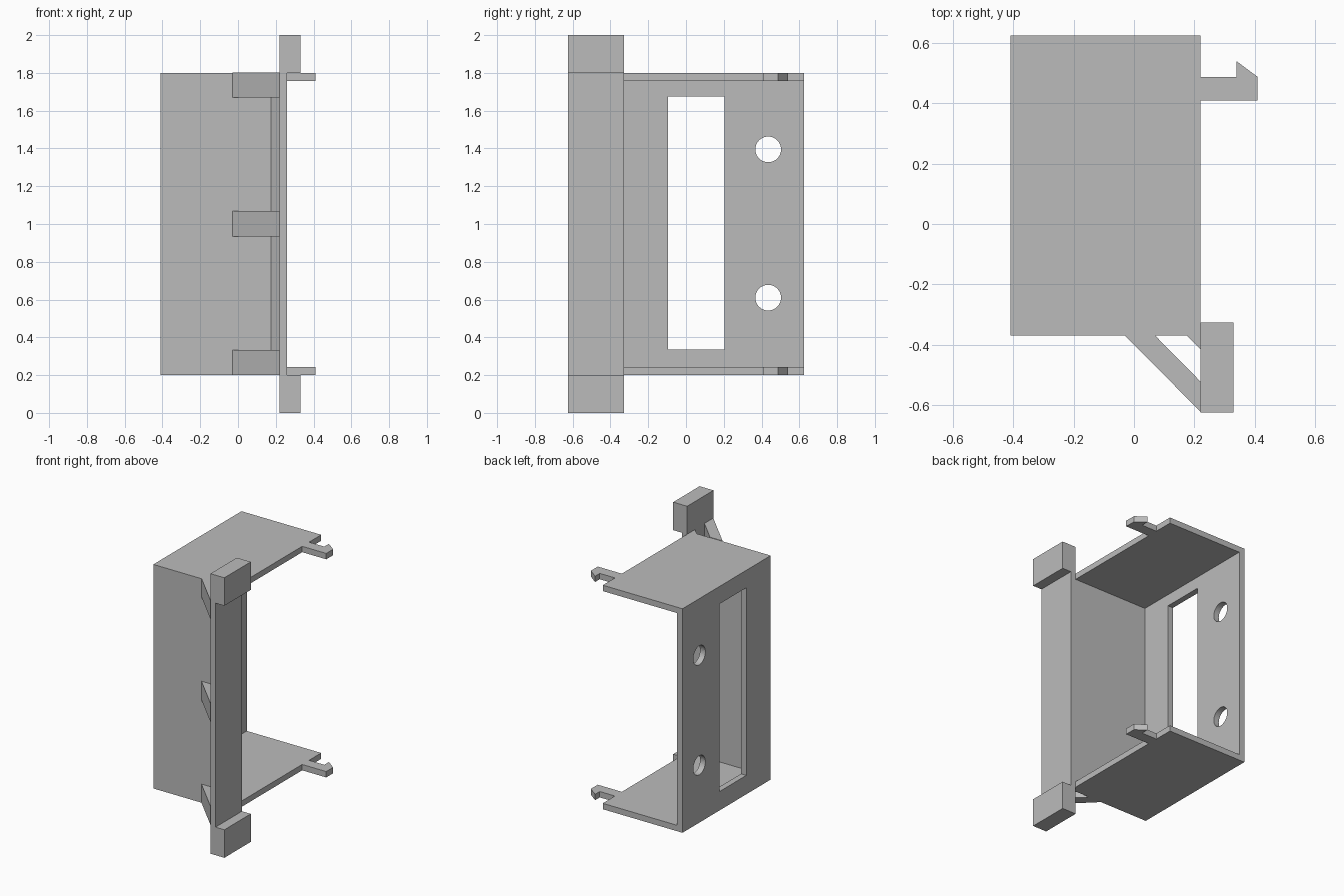
import bpy, bmesh, math

if "Cube" in bpy.data.objects:
    bpy.data.objects.remove(bpy.data.objects["Cube"], do_unlink=True)

grey = bpy.data.materials.new("plain_grey")
grey.use_nodes = True
COLOUR = (0.5, 0.5, 0.5, 1)
grey.diffuse_color = COLOUR
grey.node_tree.nodes["Principled BSDF"].inputs["Base Color"].default_value = COLOUR


def prism(name, outline, z0, z1):
    """Extrude an xy outline from z0 up to z1."""
    bm = bmesh.new()
    base = bm.faces.new([bm.verts.new((x, y, z0)) for x, y in outline])
    top = bmesh.ops.extrude_face_region(bm, geom=[base])["geom"]
    bmesh.ops.translate(bm, vec=(0, 0, z1 - z0),
                        verts=[v for v in top if isinstance(v, bmesh.types.BMVert)])
    bmesh.ops.recalc_face_normals(bm, faces=bm.faces)
    mesh = bpy.data.meshes.new(name)
    bm.to_mesh(mesh)
    bm.free()
    mesh.materials.append(grey)
    obj = bpy.data.objects.new(name, mesh)
    bpy.context.collection.objects.link(obj)
    return obj


def box(name, x0, x1, y0, y1, z0, z1):
    return prism(name, [(x0, y0), (x1, y0), (x1, y1), (x0, y1)], z0, z1)


def cut(target, cutter):
    """Subtract the cutter from the target, then discard it."""
    cutter.hide_render = True
    mod = target.modifiers.new("cut", "BOOLEAN")
    mod.operation, mod.solver, mod.object = "DIFFERENCE", "EXACT", cutter
    bpy.context.view_layer.objects.active = target
    bpy.ops.object.modifier_apply(modifier=mod.name)
    bpy.data.objects.remove(cutter, do_unlink=True)


BOTTOM, TOP, THICK = 0.2, 1.8, 0.042
LEFT, RIGHT, FRONT, BACK = -0.41, 0.22, -0.37, 0.625

# Housing: hollow on the open side and rear, with a slanted lip to the strip
housing = prism("housing", [(LEFT, FRONT), (0.175, FRONT), (RIGHT, -0.415),
                            (RIGHT, BACK), (LEFT, BACK)], BOTTOM, TOP)
cut(housing, box("cavity_cutter", LEFT + THICK, 1, FRONT + THICK, 1,
                 BOTTOM + THICK, TOP - THICK))

# Long slot and two screw holes through the side wall
cut(housing, box("slot_cutter", -0.5, -0.3, -0.095, 0.205, 0.335, 1.675))
for z in (0.61, 1.395):
    bpy.ops.mesh.primitive_cylinder_add(vertices=40, radius=0.068, depth=0.3,
                                        location=(LEFT, 0.435, z),
                                        rotation=(0, math.pi / 2, 0))
    hole = bpy.context.object
    hole.data.materials.append(grey)
    cut(housing, hole)

# Mounting strip with a thick block at each end
box("mounting_strip", RIGHT, 0.26, -0.625, -0.327, BOTTOM, TOP)
for name, z in (("lower", 0), ("upper", TOP)):
    box(name + "_end_block", RIGHT, 0.33, -0.625, -0.327, z, z + 0.2)

# Diagonal braces between the front wall and the strip
for name, z in (("lower", BOTTOM), ("middle", 0.935), ("upper", 1.67)):
    prism(name + "_brace", [(-0.03, FRONT), (RIGHT, -0.622), (RIGHT, -0.522),
                            (0.07, FRONT)], z, z + 0.133)

# Barbed snap hooks on the open edge
for name, z in (("lower", BOTTOM), ("upper", TOP - THICK)):
    prism(name + "_snap_hook", [(RIGHT, 0.41), (0.41, 0.41), (0.41, 0.488),
                                (0.34, 0.54), (0.34, 0.488), (RIGHT, 0.488)],
          z, z + THICK)
